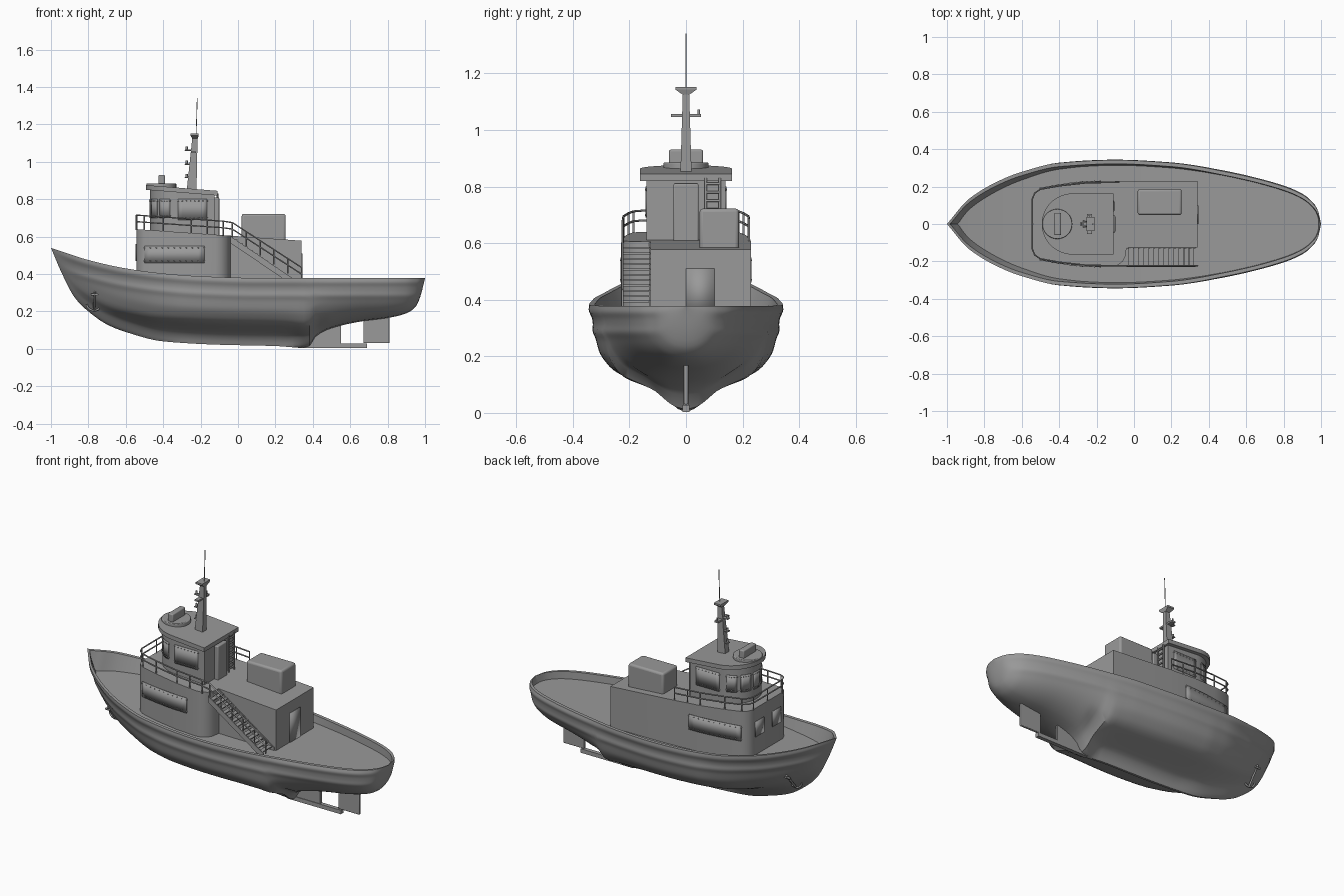
import bpy, bmesh, math
from mathutils import Vector

cube = bpy.data.objects.get("Cube")
if cube:
    bpy.data.objects.remove(cube, do_unlink=True)

grey = bpy.data.materials.new("plain grey")
grey.use_nodes = True
grey.diffuse_color = (0.32, 0.32, 0.32, 1)
grey.node_tree.nodes["Principled BSDF"].inputs["Base Color"].default_value = (0.32, 0.32, 0.32, 1)


def add(name, data):
    data.materials.append(grey)
    ob = bpy.data.objects.new(name, data)
    bpy.context.scene.collection.objects.link(ob)
    return ob


def mesh(name, verts, faces, smooth=True, bevel=0):
    me = bpy.data.meshes.new(name)
    me.from_pydata(verts, [], faces)
    bm = bmesh.new()
    bm.from_mesh(me)
    bmesh.ops.remove_doubles(bm, verts=bm.verts, dist=1e-5)
    bmesh.ops.recalc_face_normals(bm, faces=bm.faces)
    bm.to_mesh(me)
    bm.free()
    ob = add(name, me)
    if bevel:
        mod = ob.modifiers.new("rounded edges", 'BEVEL')
        mod.width, mod.segments = bevel, 3
    if smooth:
        bpy.ops.object.select_all(action='DESELECT')
        ob.select_set(True)
        bpy.context.view_layer.objects.active = ob
        bpy.ops.object.shade_smooth_by_angle(angle=math.radians(35))
    return ob


def prism(name, outline, low, high, bevel=0):
    """Upright walls on an outline; low and high are functions of x."""
    n = len(outline)
    verts = [(x, y, f(x)) for f in (low, high) for x, y in outline]
    faces = [(i, (i + 1) % n, n + (i + 1) % n, n + i) for i in range(n)]
    return mesh(name, verts, faces + [range(n), range(n, 2 * n)], True, bevel)


def box(name, x0, x1, y0, y1, z0, z1, bevel=0):
    return prism(name, [(x0, y0), (x1, y0), (x1, y1), (x0, y1)],
                 lambda x: z0, lambda x: z1, bevel)


def tube(name, paths, r=0.004, closed=False):
    cu = bpy.data.curves.new(name, 'CURVE')
    cu.dimensions, cu.bevel_depth, cu.bevel_resolution = '3D', r, 1
    cu.use_fill_caps = True
    for path in paths:
        sp = cu.splines.new('POLY')
        sp.points.add(len(path) - 1)
        for p, co in zip(sp.points, path):
            p.co = (*co, 1)
        sp.use_cyclic_u = closed
    return add(name, cu)


def curve_fn(pts):
    """Smooth monotone interpolation through (x, value) points."""
    d = [(b[1] - a[1]) / (b[0] - a[0]) for a, b in zip(pts, pts[1:])]
    m = [d[0]] + [2 * a * b / (a + b) if a * b > 0 else 0 for a, b in zip(d, d[1:])] + [d[-1]]

    def f(x):
        i = max([0] + [k for k in range(len(d)) if pts[k][0] <= x])
        h = pts[i + 1][0] - pts[i][0]
        t = min(1, max(0, (x - pts[i][0]) / h))
        a = pts[i][1] + t * t * (3 - 2 * t) * (pts[i + 1][1] - pts[i][1])
        return a + h * t * (1 - t) * ((1 - t) * m[i] - t * m[i + 1])
    return f


# Hull lines
sheer = curve_fn([(-1, .54), (-.8, .475), (-.6, .43), (-.4, .403), (-.2, .388), (.1, .379), (1, .378)])
beam = curve_fn([(-1, 0), (-.88, .134), (-.72, .23), (-.6, .277), (-.4, .325), (-.1, .34), (.2, .325),
                 (.5, .275), (.78, .205), (.9, .155), (.96, .105), (.985, .065), (1, 0)])
keel = curve_fn([(-1, .54), (-.94, .4), (-.87, .27), (-.8, .2), (-.7, .13), (-.6, .09), (-.4, .04),
                 (-.1, .022), (.2, .015), (.37, .004), (.42, .07), (.5, .11), (.65, .145), (.8, .165),
                 (.9, .19), (.95, .225), (.975, .28), (1, .378)])
midship = curve_fn([(0, .02), (.08, .06), (.17, .15), (.24, .38), (.32, .68), (.4, .8), (.56, .91), (1, 1)])


def clamp(v):
    return min(1, max(0, v))


def hull_y(x, t):
    bow, stern = clamp((-x - .3) / .65), clamp((x - .3) / .18)
    full = (1 - (1 - t) ** 2.4) ** .5
    y = midship(t) * (1 - bow) * (1 - stern) + t ** .7 * bow + full * stern
    drop = (1 - t) * (sheer(x) - keel(x))
    ridges = sum(math.exp(-((drop - c) / .018) ** 2) for c in (.022, .095))
    return beam(x) * y + .008 * ridges * clamp(beam(x) / .1) * t


def deck_z(x):
    return .335 + .6 * (sheer(x) - .378)


# Hull with bulwark and sunken deck, lofted from closed ribs
rows, ribs = 40, 96
verts, faces = [], []
for i in range(ribs + 1):
    x = -math.cos(math.pi * i / ribs)
    k, s = keel(x), sheer(x)
    side = [(hull_y(x, j / rows), k + (s - k) * j / rows) for j in range(rows + 1)]
    floor = min(s, max(deck_z(x), k + .01))
    t = clamp((floor - k) / max(s - k, 1e-6))
    side += [(max(0, side[-1][0] - .02), s), (max(0, hull_y(x, t) - .02), floor)]
    ring = [(x, -y, z) for y, z in reversed(side)] + [(x, y, z) for y, z in side]
    verts += ring
    n = len(ring)
for i in range(ribs):
    for j in range(n):
        a, b = i * n + j, i * n + (j + 1) % n
        faces.append((a, b, b + n, a + n))
mesh("hull", verts, faces)

# Keel shoe, skeg and rudder
box("keel_shoe", .34, .69, -.012, .012, .004, .028)
box("skeg", .38, .55, -.008, .008, .02, .14)
box("rudder", .67, .81, -.008, .008, .03, .19, .004)


# Lower deckhouse with the stair recess on its right side
def roof_z(x):
    return .602 - .07 * x


port = [(-.04, .23), (-.25, .225), (-.4, .208), (-.5, .19), (-.53, .17), (-.543, .14)]
starboard = [(x, -y) for x, y in reversed(port[1:])]
corner = [(-.12, -.228), (-.09, -.222), (-.06, -.2), (-.045, -.17), (-.04, -.125)]
prism("deckhouse", [(.34, -.125), (.34, .23)] + port + starboard + corner, lambda x: .32, roof_z)

# Wheelhouse and its overhanging roof, both with a round front
def round_front(cx, r, back):
    arc = [(cx - r * math.sin(a), r * math.cos(a)) for a in [math.pi * k / 24 for k in range(25)]]
    return [(back, -r), (back, r)] + arc


def top_z(x):
    return .836 - .08 * x


prism("wheelhouse", round_front(-.33, .14, -.125), lambda x: .59, lambda x: top_z(x) - .015)
prism("wheelhouse_roof", round_front(-.33, .163, -.11), lambda x: top_z(x) - .025, top_z)
box("wheelhouse_door", -.13, -.1, -.045, .045, .6, .81, .006)
box("engine_casing", .02, .255, .048, .187, .57, .722, .012)


# Windows: thin plates that follow the wall, edged with bolts
def window(name, path, z0, z1, bolts=True):
    n = len(path)
    ob = mesh(name, [(x, y, z) for z in (z0, z1) for x, y in path],
              [(i, i + 1, n + i + 1, n + i) for i in range(n - 1)])
    mod = ob.modifiers.new("thickness", 'SOLIDIFY')
    mod.thickness, mod.offset = .006, 0
    if bolts:
        bm = bmesh.new()
        for x, y in path:
            for z in (z0 + .01, z1 - .01):
                b = bmesh.ops.create_icosphere(bm, subdivisions=1, radius=.0055)
                bmesh.ops.translate(bm, verts=b["verts"], vec=(x, y, z))
        me = bpy.data.meshes.new(name + "_bolts")
        bm.to_mesh(me)
        bm.free()
        add(name + "_bolts", me)


wall = curve_fn(list(reversed([p for p in port if p[0] > -.52])))
for side, label in ((1, "left"), (-1, "right")):
    xs = [-.5 + .32 * k / 10 for k in range(11)]
    window(label + "_house_window", [(x, side * (wall(x) + .001)) for x in xs], .46, .55)
    window(label + "_bridge_window", [(-.32 + .022 * k, side * .141) for k in range(8)], .69, .8)
    window(label + "_front_house_window", [(-.544, side * y) for y in (.04, .08, .12)], .47, .56, False)
for k in range(5):
    angles = [math.radians(14 + 32 * k + 6 * j) for j in range(5)]
    window("bridge_front_window", [(-.33 - .141 * math.sin(a), .141 * math.cos(a)) for a in angles], .7, .8)
window("aft_door", [(.341, 0), (.341, .1)], .335, .51, False)

# Stairs
steps = 13
for k in range(steps):
    x, z = -.03 + .35 * k / steps, .585 - .245 * k / steps
    box("stair_step", x, x + .026, -.225, -.127, z - .006, z)
for y in (-.226, -.128):
    mesh("stair_stringer", [(x, y + w, z + h) for w in (-.003, .003) for x, z in ((-.04, .59), (.33, .34))
                            for h in (-.025, .012)],
         [(0, 1, 3, 2), (4, 5, 7, 6), (0, 1, 5, 4), (2, 3, 7, 6), (0, 2, 6, 4), (1, 3, 7, 5)], False)

# Railing round the upper deck and down the stairs
edge = [(-.08, .227)] + port[1:]
edge = [Vector((x, y - .004, roof_z(x))) for x, y in edge]
edge += [Vector((p.x, -p.y, p.z)) for p in reversed(edge)]
edge += [Vector((-.03, -.224, .6)), Vector((.34, -.224, .36))]
up = Vector((0, 0, 1))
tube("railing_bars", [[p + up * h for p in edge] for h in (.04, .075)], .004)
posts = [p for i, p in enumerate(edge[:-1]) if i not in (4, 7)]
posts += [edge[-2].lerp(edge[-1], k / 5) for k in range(1, 6)]
posts += [edge[0].lerp(edge[1], .5), edge[-4].lerp(edge[-3], .5), Vector((-.54, 0, .64))]
tube("railing_posts", [[p - up * .005, p + up * .075] for p in posts], .004)

# Ladder behind the wheelhouse
tube("ladder", [[(-.11, y, .6), (-.11, y, .83)] for y in (.07, .12)]
     + [[(-.11, .07, .63 + .03 * k), (-.11, .12, .63 + .03 * k)] for k in range(7)], .005)

# Radar scanner
disc = [(-.41 + .08 * math.cos(math.tau * k / 32), .08 * math.sin(math.tau * k / 32)) for k in range(32)]
prism("radar_base", disc, lambda x: .86, lambda x: .885, .004)
box("radar_scanner", -.425, -.39, -.06, .06, .88, .93, .006)

# Tapered mast with platforms, lamps and aerial
ring = lambda x0, x1, y, z: [(x0, -y, z), (x1, -y, z), (x1, y, z), (x0, y, z)]
mesh("mast", ring(-.275, -.222, .02, .84) + ring(-.243, -.216, .011, 1.14),
     [(0, 1, 2, 3), (4, 5, 6, 7)] + [(i, (i + 1) % 4, 4 + (i + 1) % 4, 4 + i) for i in range(4)], False)
mesh("mast_head", ring(-.245, -.215, .012, 1.125) + ring(-.255, -.21, .037, 1.142) + ring(-.255, -.21, .037, 1.152),
     [(0, 1, 2, 3), (8, 9, 10, 11)] + [(r + i, r + (i + 1) % 4, r + 4 + (i + 1) % 4, r + 4 + i)
                                        for r in (0, 4) for i in range(4)], False)
box("mast_crosstree", -.25, -.225, -.053, .053, 1.046, 1.056)
for z in (.92, .99, 1.065):
    box("lamp_bracket", -.285, -.235, -.012, .012, z - .006, z, .002)
    tube("mast_lamp", [[(-.275, 0, z), (-.275, 0, z + .016)]], .007)
tube("crosstree_lamp", [[(-.238, .045, 1.05), (-.238, .045, 1.072)]], .005)
tube("aerial", [[(-.224, 0, 1.14), (-.218, 0, 1.34)]], .0022)

# Anchors hung on the bows
for side, label in ((1, "left"), (-1, "right")):
    y = lambda z: side * (hull_y(-.77, clamp((z - keel(-.77)) / (sheer(-.77) - keel(-.77)))) + .012)
    arms = [(-.77 + .04 * math.sin(a), y(.22), .245 - .04 * math.cos(a))
            for a in [math.radians(-80 + 16 * k) for k in range(11)]]
    tube(label + "_anchor", [[(-.765, y(.3), .305), (-.77, y(.22), .205)], arms,
                             [(-.785, y(.29), .29), (-.745, y(.29), .29)]], .006)
